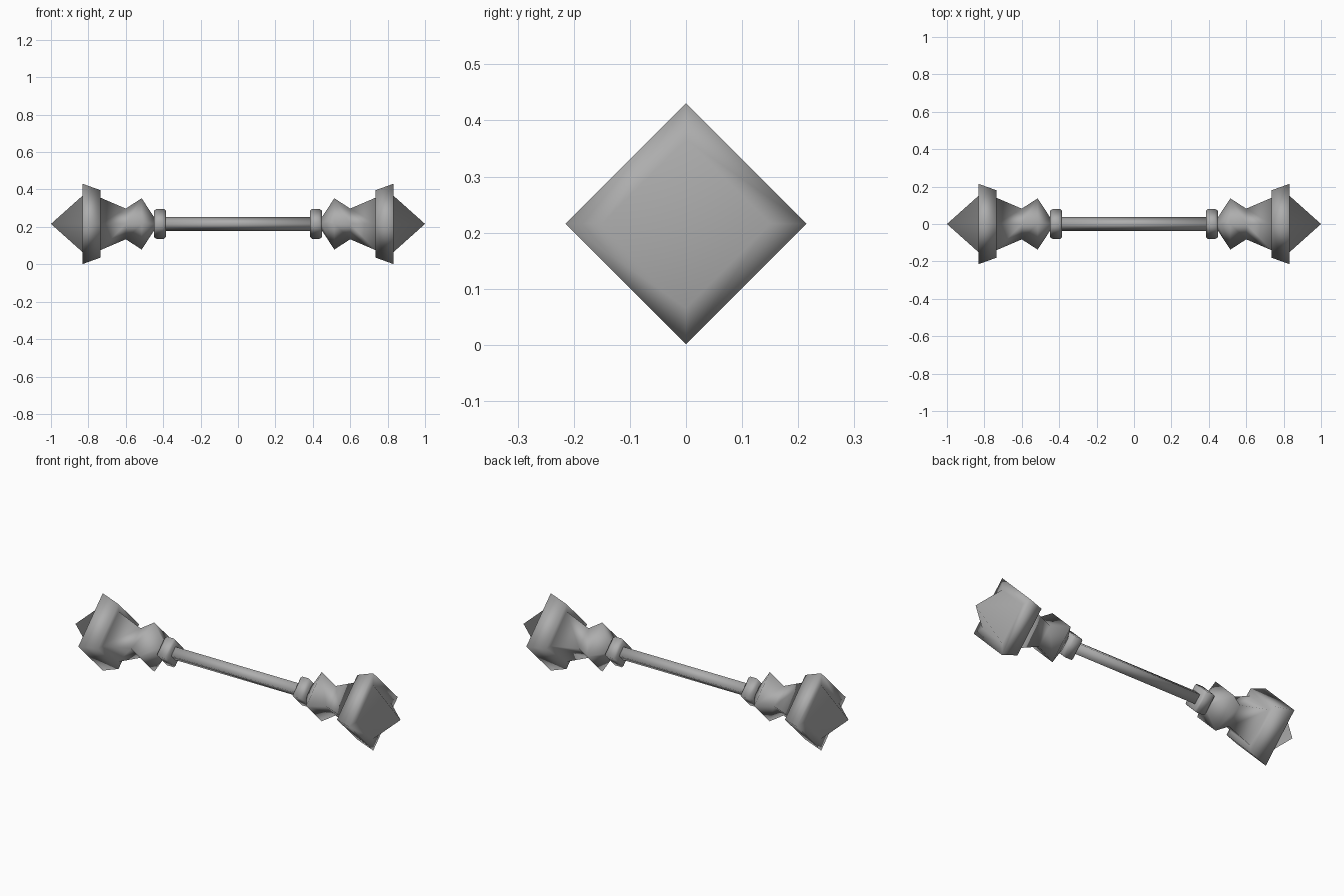
import bpy, bmesh, math

if "Cube" in bpy.data.objects:
    bpy.data.objects.remove(bpy.data.objects["Cube"])

CZ = 0.216
mat = bpy.data.materials.new("steel_grey")
mat.diffuse_color = (0.42, 0.42, 0.42, 1)
mat.use_nodes = True
mat.node_tree.nodes["Principled BSDF"].inputs["Base Color"].default_value = mat.diffuse_color


def lathe(name, profile, side=1):
    """Four-sided smooth turned part along x; profile = (x, radius)."""
    bm = bmesh.new()
    rings = []
    for x, r in profile:
        if r == 0:
            rings.append([bm.verts.new((side * x, 0, CZ))] * 4)
        else:
            rings.append([bm.verts.new((side * x, r * math.cos(k * math.pi / 2),
                                        CZ + r * math.sin(k * math.pi / 2))) for k in range(4)])
    for a, b in zip(rings, rings[1:]):
        for k in range(4):
            n = (k + 1) % 4
            vs = list(dict.fromkeys((a[k], a[n], b[n], b[k])))
            bm.faces.new(vs)
    bmesh.ops.recalc_face_normals(bm, faces=bm.faces)
    me = bpy.data.meshes.new(name)
    bm.to_mesh(me)
    bm.free()
    me.materials.append(mat)
    me.shade_smooth()
    ob = bpy.data.objects.new(name, me)
    bpy.context.collection.objects.link(ob)


# thin grip between the two heads
lathe("grip", [(-0.41, 0), (-0.41, 0.037), (0.41, 0.037), (0.41, 0)])

for side, tag in ((1, "right"), (-1, "left")):
    # small grip ring
    lathe(tag + "_grip_ring", [(0.385, 0), (0.385, 0.07), (0.395, 0.08),
                               (0.435, 0.08), (0.45, 0.07), (0.45, 0)], side)
    # head: neck, flare, waist, flared body, wide collar and pointed tip
    lathe(tag + "_head", [(0.43, 0), (0.445, 0.03), (0.515, 0.137), (0.60, 0.082),
                          (0.735, 0.14), (0.735, 0.18), (0.832, 0.215),
                          (0.832, 0.15), (1.0, 0)], side)
